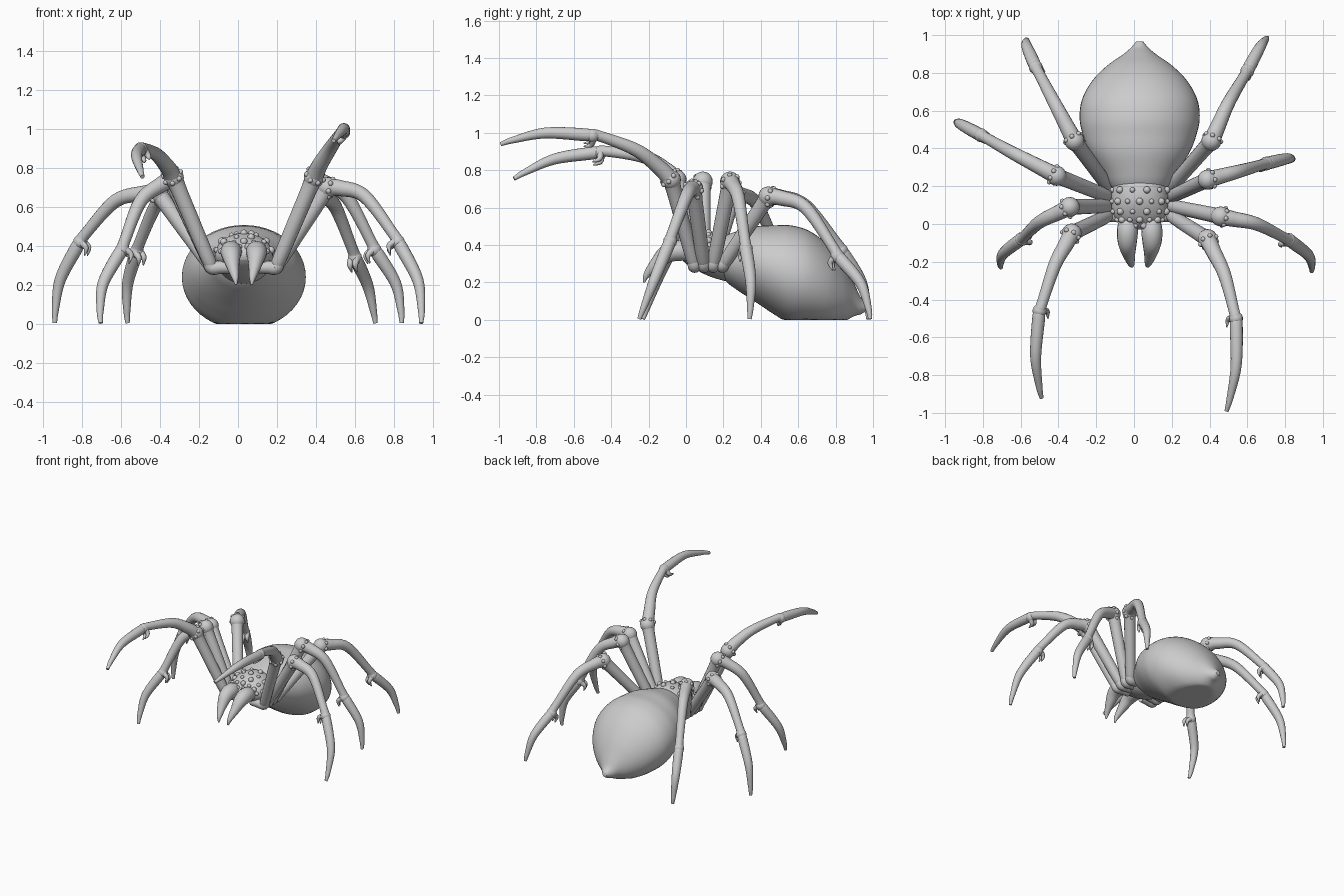
import bpy, bmesh, math
from mathutils import Vector, Matrix

old = bpy.data.objects.get("Cube")
if old:
    bpy.data.objects.remove(old)

mat = bpy.data.materials.new("plain grey")
mat.use_nodes = True
grey = (0.6, 0.6, 0.6, 1)
mat.diffuse_color = grey
mat.node_tree.nodes["Principled BSDF"].inputs["Base Color"].default_value = grey

MID = 0.03  # the body sits slightly to the left


def finish(bm, name):
    bmesh.ops.recalc_face_normals(bm, faces=bm.faces)
    mesh = bpy.data.meshes.new(name)
    bm.to_mesh(mesh)
    bm.free()
    mesh.materials.append(mat)
    obj = bpy.data.objects.new(name, mesh)
    bpy.context.collection.objects.link(obj)
    bpy.ops.object.select_all(action="DESELECT")
    obj.select_set(True)
    bpy.context.view_layer.objects.active = obj
    bpy.ops.object.shade_smooth_by_angle(angle=math.radians(50))
    return obj


def smooth_path(keys, steps):
    """Catmull-Rom interpolation of vectors of any length."""
    keys = [Vector(k) for k in keys]
    pts = [2 * keys[0] - keys[1]] + keys + [2 * keys[-1] - keys[-2]]
    out = []
    for i in range(1, len(pts) - 2):
        a, b, c, d = pts[i - 1:i + 3]
        for s in range(steps):
            t = s / steps
            out.append(b + (c - a) * (t / 2) + (2 * a - 5 * b + 4 * c - d) * (t * t / 2)
                       + (3 * b - a - 3 * c + d) * (t ** 3 / 2))
    return out + [keys[-1]]


def skin(bm, rings):
    """Join rings of points into a closed surface."""
    rings = [[bm.verts.new(p) for p in ring] for ring in rings]
    n = len(rings[0])
    for a, b in zip(rings, rings[1:]):
        for i in range(n):
            j = (i + 1) % n
            bm.faces.new((a[i], a[j], b[j], b[i]))
    bm.faces.new(rings[0])
    bm.faces.new(rings[-1])


def tube(bm, points, radii, steps=6, sides=16):
    keys = [(*p, r) for p, r in zip(points, radii)]
    path = smooth_path(keys, steps)
    pos = [p.to_3d() for p in path]
    side = None
    rings = []
    for i, p in enumerate(pos):
        way = (pos[min(i + 1, len(pos) - 1)] - pos[max(i - 1, 0)]).normalized()
        side = way.orthogonal() if side is None else side - way * side.dot(way)
        side.normalize()
        up = way.cross(side)
        angles = [math.tau * k / sides for k in range(sides)]
        rings.append([p + (side * math.cos(a) + up * math.sin(a)) * path[i][3] for a in angles])
    skin(bm, rings)


def ball(bm, centre, radius, seg=14):
    bmesh.ops.create_uvsphere(bm, u_segments=seg, v_segments=seg // 2 + 1, radius=radius,
                              matrix=Matrix.Translation(centre))


def section_point(s, angle):
    """Point on a body section (y, bottom, top, half width), angle from the top."""
    y, low, high, half = s
    z = (low + high) / 2 + (high - low) / 2 * math.cos(angle)
    return Vector((MID + half * math.sin(angle), y, max(z, 0)))


def body(name, sections, sides=48):
    bm = bmesh.new()
    skin(bm, [[section_point(s, math.tau * k / sides) for k in range(sides)]
              for s in smooth_path(sections, 6)])
    return finish(bm, name)


# Abdomen: a fat drop resting on the ground, with a small pointed tail
body("abdomen", [
    (.16, .27, .42, .12), (.22, .2, .455, .165), (.28, .155, .475, .2),
    (.38, .09, .5, .265), (.47, .03, .505, .3), (.56, -.02, .505, .318),
    (.66, -.03, .475, .305), (.76, -.03, .4, .25), (.84, -.01, .3, .17),
    (.9, .02, .19, .085), (.935, .03, .12, .045), (.967, .05, .085, .018)])

# Head and thorax
thorax = [(-.03, .33, .37, .05), (0, .3, .405, .1), (.05, .27, .44, .14),
          (.12, .235, .465, .15), (.2, .21, .46, .145), (.27, .2, .42, .12)]
body("thorax", thorax)

# Eye bumps in staggered rows over the thorax
bm = bmesh.new()
rows = smooth_path(thorax, 4)
for row, s in enumerate(rows[3:19:3]):
    count = 6 + row % 2
    for k in range(count):
        angle = math.radians(150) * (k / (count - 1) - 0.5)
        ball(bm, section_point(s, angle), 0.019 if k % 2 else 0.014)
finish(bm, "eye_bumps")

# Fangs
for label, sign in (("left", 1), ("right", -1)):
    bm = bmesh.new()
    x = MID + sign * 0.065
    tube(bm, [(x, .04, .35), (x, -.03, .37), (x, -.1, .355), (x - sign * .008, -.16, .3),
              (x - sign * .02, -.21, .24), (x - sign * .025, -.225, .2)],
         [.04, .055, .05, .034, .018, .005])
    finish(bm, label + "_fang")


def leg(name, row, knee, arch, ankle, tip):
    knee, arch, ankle, tip = map(Vector, (knee, arch, ankle, tip))
    sign = 1 if knee.x > 0 else -1
    y = 0.045 + 0.05 * row
    root = Vector((MID + sign * 0.06, y, 0.29))
    hip = Vector((MID + sign * 0.165, y, 0.29))
    bm = bmesh.new()
    # Hip joint and thigh
    tube(bm, [root, root.lerp(hip, 0.6), hip, hip.lerp(knee, 0.08)], [.03, .034, .036, .03])
    tube(bm, [hip, hip.lerp(knee, .1), hip.lerp(knee, .5), hip.lerp(knee, .9), knee],
         [.028, .036, .039, .042, .052])
    # Knee with a ring of small warts
    ball(bm, knee, 0.053, 18)
    way = (arch - knee).normalized()
    side = way.orthogonal().normalized()
    for k in range(7):
        turn = Matrix.Rotation(math.tau * k / 7, 3, way)
        ball(bm, knee + turn @ side * 0.047 + way * 0.018, 0.014, 8)
    # Shin
    tube(bm, [knee, knee.lerp(arch, .35) + Vector((0, 0, .012)), arch, arch.lerp(ankle, .85)
              + Vector((0, 0, .01)), ankle], [.046, .041, .035, .029, .036])
    # Ankle and two spurs beneath it
    ball(bm, ankle, 0.037)
    foot = (tip - ankle).normalized()
    bend = (ankle - knee).normalized()
    bulge = (bend - foot * bend.dot(foot)).normalized()
    across = foot.cross(bulge)
    for s in (-1, 1):
        start = ankle - bulge * 0.02 + across * s * 0.015
        tube(bm, [start, start - bulge * .03 + foot * .015, start - bulge * .035 + foot * .055],
             [.018, .014, .003], 4, 8)
    # Curved claw-like foot
    tube(bm, [ankle, ankle.lerp(tip, .08) + bulge * .01, ankle.lerp(tip, .5) + bulge * .045,
              ankle.lerp(tip, .85) + bulge * .02, tip], [.026, .034, .029, .018, .011])
    finish(bm, name)


leg("front_left_leg", 0, (.39, -.08, .75), (.48, -.27, .91), (.54, -.5, .985), (.49, -.99, .94))
leg("front_right_leg", 0, (-.33, -.05, .75), (-.42, -.22, .87), (-.5, -.46, .895), (-.49, -.92, .755))
leg("second_left_leg", 1, (.46, .04, .7), (.65, 0, .655), (.82, -.085, .42), (.94, -.25, .004))
leg("second_right_leg", 1, (-.34, .09, .74), (-.5, .01, .63), (-.595, -.08, .38), (-.705, -.23, .004))
leg("third_left_leg", 2, (.39, .235, .74), (.56, .28, .65), (.7, .32, .38), (.84, .34, .004))
leg("third_right_leg", 2, (-.41, .255, .67), (-.63, .37, .63), (-.81, .47, .42), (-.94, .54, .004))
leg("rear_left_leg", 3, (.41, .44, .66), (.5, .64, .6), (.6, .81, .34), (.705, .985, .004))
leg("rear_right_leg", 3, (-.315, .44, .66), (-.42, .64, .61), (-.52, .83, .37), (-.567, .975, .004))
